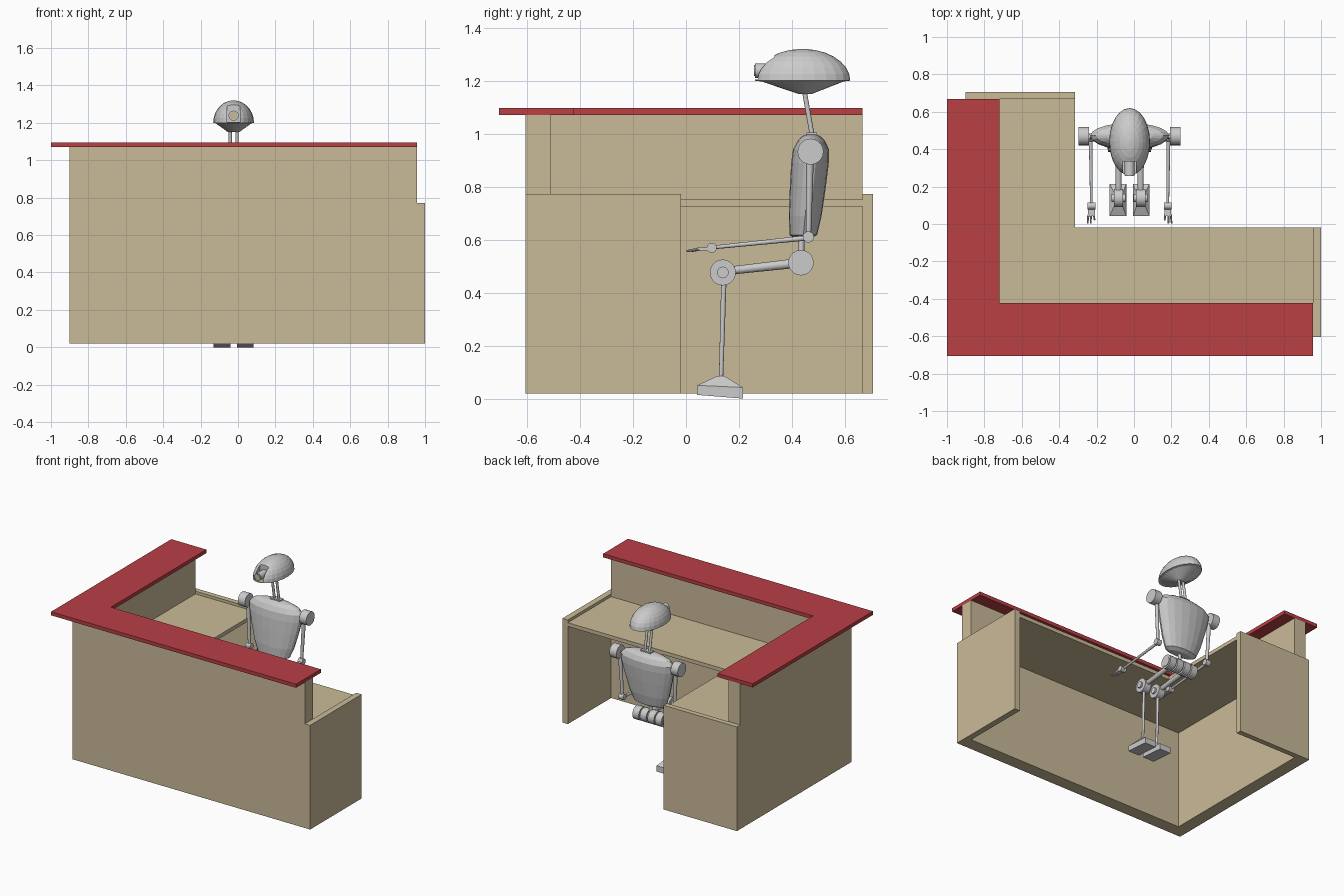
import bpy, bmesh, math
from mathutils import Vector, Matrix

if "Cube" in bpy.data.objects:
    bpy.data.objects.remove(bpy.data.objects["Cube"])

def mat(name, c):
    m = bpy.data.materials.new(name)
    m.diffuse_color = (*c, 1)
    m.use_nodes = True
    m.node_tree.nodes["Principled BSDF"].inputs["Base Color"].default_value = m.diffuse_color
    return m

BEIGE = mat("beige laminate", (0.59, 0.495, 0.315))
RED = mat("red top", (0.48, 0.05, 0.06))
GREY = mat("light grey", (0.60, 0.60, 0.60))
CX = -0.0235  # centre line of the seated figure

def finish(name, bm, m, smooth=False):
    bmesh.ops.recalc_face_normals(bm, faces=bm.faces)
    me = bpy.data.meshes.new(name)
    bm.to_mesh(me)
    bm.free()
    me.materials.append(m)
    ob = bpy.data.objects.new(name, me)
    bpy.context.collection.objects.link(ob)
    if smooth:
        bpy.context.view_layer.objects.active = ob
        ob.select_set(True)
        bpy.ops.object.shade_smooth_by_angle(angle=math.radians(35))
        ob.select_set(False)
    return ob

def prism(name, pts, z0, z1, m):
    """Extrude a plan outline from z0 to z1."""
    bm = bmesh.new()
    f = bm.faces.new([bm.verts.new((x, y, z0)) for x, y in pts])
    up = bmesh.ops.extrude_face_region(bm, geom=[f])["geom"]
    for v in up:
        if isinstance(v, bmesh.types.BMVert):
            v.co.z = z1
    return finish(name, bm, m)

def box(name, x0, x1, y0, y1, z0, z1, m):
    return prism(name, [(x0, y0), (x1, y0), (x1, y1), (x0, y1)], z0, z1, m)

def ell(x0, y0, x1, y1, xi, yi):
    """L-shaped outline: front run to x1, left run to y1, inner corner (xi, yi)."""
    return [(x0, y0), (x1, y0), (x1, yi), (xi, yi), (xi, y1), (x0, y1)]

def rod(name, a, b, r0, r1=None, m=GREY, seg=16):
    """Round bar between two points."""
    a, b = Vector(a), Vector(b)
    bm = bmesh.new()
    rot = (b - a).to_track_quat('Z', 'Y').to_matrix().to_4x4()
    bmesh.ops.create_cone(bm, cap_ends=True, segments=seg, radius1=r0,
                          radius2=r0 if r1 is None else r1, depth=(b - a).length,
                          matrix=Matrix.Translation((a + b) / 2) @ rot)
    return finish(name, bm, m, True)

def disc(name, x, y, z, r, half, seg=20):
    return rod(name, (x - half, y, z), (x + half, y, z), r, seg=seg)

def loft(name, rings, m, seg=20):
    """Skin through elliptical rings (y centre, z, x radius, y radius)."""
    bm = bmesh.new()
    loops = []
    for cy, z, rx, ry in rings:
        loops.append([bm.verts.new((CX + rx * math.cos(t), cy + ry * math.sin(t), z))
                      for t in (2 * math.pi * i / seg for i in range(seg))])
    for lo, hi in zip(loops, loops[1:]):
        for i in range(seg):
            j = (i + 1) % seg
            bm.faces.new((lo[i], lo[j], hi[j], hi[i]))
    bm.faces.new(loops[0])
    bm.faces.new(loops[-1])
    return finish(name, bm, m)

# --- Reception desk ---
prism("desk_wall", ell(-0.90, -0.605, 0.957, 0.667, -0.808, -0.512), 0.02, 1.07, BEIGE)
prism("work_surface", ell(-0.81, -0.515, 0.957, 0.667, -0.315, -0.018), 0.725, 0.752, BEIGE)
prism("red_counter_top", ell(-1.0, -0.705, 0.957, 0.667, -0.72, -0.422), 1.07, 1.096, RED)
box("right_end_panel", 0.957, 1.0, -0.605, -0.018, 0.02, 0.772, BEIGE)
box("back_end_panel", -0.90, -0.315, 0.667, 0.705, 0.02, 0.772, BEIGE)

# --- Head: half dome on a shallow cone, with a slot for the eye ---
rings = [(0.45, 1.15, 0.03, 0.025), (0.44, 1.197, 0.095, 0.155)]
for i in range(8):
    a = math.radians(i * 12.3)
    rings.append((0.44, 1.2 + 0.12 * math.sin(a), 0.109 * math.cos(a), 0.18 * math.cos(a)))
head = loft("head", rings, GREY, 24)
cutter = box("slot_cutter", CX - 0.034, CX + 0.034, 0.2, 0.335, 1.204, 1.34, GREY)
cutter.hide_render = True
mod = head.modifiers.new("slot", 'BOOLEAN')
mod.operation = 'DIFFERENCE'
mod.solver = 'EXACT'
mod.object = cutter
dg = bpy.context.evaluated_depsgraph_get()
cut = bpy.data.meshes.new_from_object(head.evaluated_get(dg))
head.modifiers.clear()
head.data = cut
bpy.data.objects.remove(cutter)
rod("eye_barrel", (CX, 0.26, 1.238), (CX, 0.345, 1.238), 0.027)
rod("eye_lens", (CX, 0.257, 1.238), (CX, 0.262, 1.238), 0.021, m=BEIGE)

# --- Torso ---
loft("torso", [
    (0.440, 0.603, 0.09, 0.030), (0.443, 0.618, 0.125, 0.052),
    (0.450, 0.69, 0.155, 0.062), (0.460, 0.80, 0.185, 0.068),
    (0.468, 0.89, 0.206, 0.071), (0.472, 0.94, 0.210, 0.068),
    (0.473, 0.972, 0.180, 0.052), (0.473, 0.99, 0.125, 0.036),
    (0.473, 0.997, 0.05, 0.018)], GREY)
box("neck_base", CX - 0.04, CX + 0.04, 0.455, 0.495, 0.985, 1.005, GREY)
rod("waist", (CX, 0.434, 0.53), (CX, 0.436, 0.62), 0.012)

# --- Paired parts ---
for s, side in ((-1, "left"), (1, "right")):
    def X(d):
        return CX + s * d
    rod(side + "_neck_rod", (X(0.018), 0.475, 1.0), (X(0.018), 0.447, 1.16), 0.009)
    # arm
    disc(side + "_shoulder", X(0.245), 0.47, 0.932, 0.049, 0.028)
    rod(side + "_upper_arm", (X(0.222), 0.468, 0.90), (X(0.208), 0.462, 0.61), 0.014, 0.010)
    disc(side + "_elbow", X(0.208), 0.462, 0.61, 0.021, 0.018)
    rod(side + "_forearm", (X(0.208), 0.462, 0.607), (X(0.204), 0.097, 0.57), 0.010, 0.007)
    disc(side + "_wrist", X(0.204), 0.097, 0.569, 0.019, 0.021)
    box(side + "_palm", X(0.204) - 0.018, X(0.204) + 0.018, 0.042, 0.085, 0.559, 0.571, GREY)
    for d in (-0.013, 0.003, 0.016):
        rod(side + "_finger", (X(0.204 + d), 0.05, 0.564),
            (X(0.204 + d * 1.3), 0.003 if d > -0.01 else 0.02, 0.557), 0.006, 0.004, seg=8)
    # leg
    for d in (0.031, 0.09):
        disc(side + "_hip_disc", X(d), 0.434, 0.513, 0.048, 0.025)
    disc(side + "_hip_core", X(0.059), 0.434, 0.513, 0.035, 0.06)
    rod(side + "_thigh", (X(0.059), 0.434, 0.513), (X(0.059), 0.14, 0.48), 0.018, 0.015)
    disc(side + "_knee", X(0.059), 0.139, 0.476, 0.049, 0.025)
    disc(side + "_knee_cap", X(0.059), 0.139, 0.476, 0.022, 0.037)
    rod(side + "_shin", (X(0.059), 0.143, 0.45), (X(0.059), 0.132, 0.07), 0.010, 0.008)
    # foot: tilted block with a pyramid on top
    bm = bmesh.new()
    prof = [(0.042, 0.014), (0.215, 0.0), (0.215, 0.042), (0.042, 0.05)]
    a, b = ([bm.verts.new((X(0.0625) + w, y, z)) for y, z in prof] for w in (-0.045, 0.045))
    for i in (0, 1, 3):
        j = (i + 1) % 4
        bm.faces.new((a[i], a[j], b[j], b[i]))
    bm.faces.new(a)
    bm.faces.new(b)
    tip = [bm.verts.new((X(0.059) + w, 0.132 + v, 0.086))
           for w, v in ((-0.012, -0.012), (-0.012, 0.012), (0.012, 0.012), (0.012, -0.012))]
    base = [a[3], a[2], b[2], b[3]]
    for i in range(4):
        j = (i + 1) % 4
        bm.faces.new((base[i], base[j], tip[j], tip[i]))
    bm.faces.new(tip)
    finish(side + "_foot", bm, GREY)
